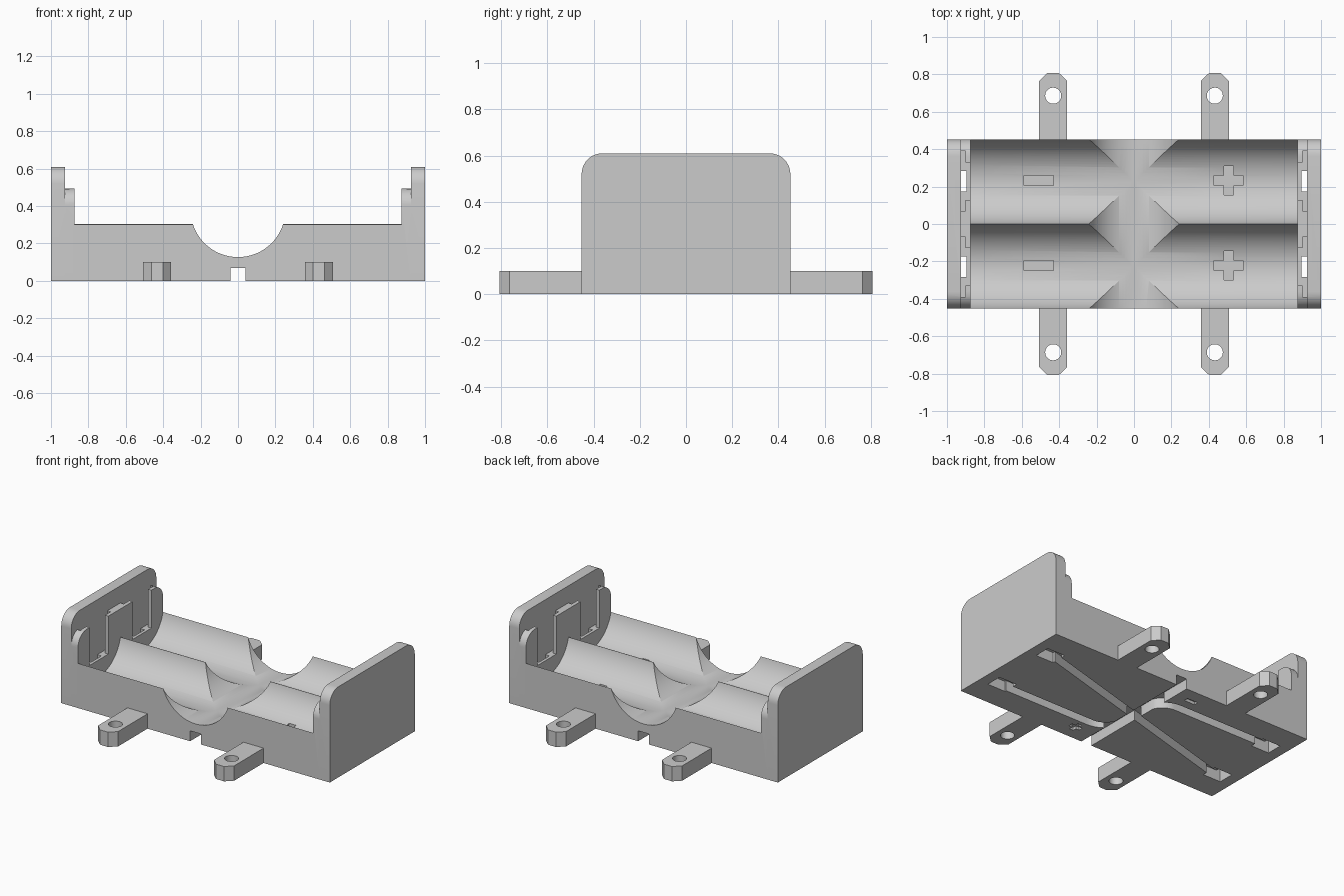
import bpy, bmesh, math
from mathutils import Vector

if "Cube" in bpy.data.objects:
    bpy.data.objects.remove(bpy.data.objects["Cube"])

grey = bpy.data.materials.new("plain_grey")
grey.diffuse_color = (0.6, 0.6, 0.6, 1)
grey.use_nodes = True
grey.node_tree.nodes["Principled BSDF"].inputs["Base Color"].default_value = grey.diffuse_color


def prism(name, pts, vec):
    """Extrude a planar outline of 3D points along vec."""
    bm = bmesh.new()
    a = [bm.verts.new(p) for p in pts]
    b = [bm.verts.new(Vector(p) + Vector(vec)) for p in pts]
    n = len(pts)
    bm.faces.new(a)
    bm.faces.new(b[::-1])
    for i in range(n):
        bm.faces.new((a[i], b[i], b[(i + 1) % n], a[(i + 1) % n]))
    bmesh.ops.recalc_face_normals(bm, faces=bm.faces)
    me = bpy.data.meshes.new(name)
    bm.to_mesh(me)
    bm.free()
    ob = bpy.data.objects.new(name, me)
    bpy.context.collection.objects.link(ob)
    me.materials.append(grey)
    return ob


def box(name, x0, x1, y0, y1, z0, z1):
    x0, x1 = sorted((x0, x1))
    y0, y1 = sorted((y0, y1))
    return prism(name, [(x0, y0, z0), (x1, y0, z0), (x1, y1, z0), (x0, y1, z0)], (0, 0, z1 - z0))


def ring(r, n=64):
    return [(r * math.cos(2 * math.pi * i / n), r * math.sin(2 * math.pi * i / n)) for i in range(n)]


def boolean(ob, other, op='DIFFERENCE'):
    other.hide_render = True
    m = ob.modifiers.new("cut", 'BOOLEAN')
    m.operation, m.object, m.solver = op, other, 'EXACT'
    bpy.context.view_layer.objects.active = ob
    bpy.ops.object.modifier_apply(modifier=m.name)
    bpy.data.objects.remove(other, do_unlink=True)


def end_profile(x, top, r=0.09, w=0.452):
    """Wall outline with rounded upper corners, in the plane at x."""
    pts = [(x, -w, 0), (x, w, 0)]
    for s, a0 in ((1, 0), (-1, 90)):
        for i in range(11):
            a = math.radians(a0 + 9 * i)
            pts.append((x, s * (w - r) + r * math.cos(a), top - r + r * math.sin(a)))
    return pts


def channel(path, w, depth=0.07):
    """Strip of constant width following a path on the underside."""
    left, right = [], []
    P = [Vector(p) for p in path]
    for i, p in enumerate(P):
        d = (P[min(i + 1, len(P) - 1)] - P[max(i - 1, 0)]).normalized()
        n = Vector((-d.y, d.x)) * w / 2
        left.append((*(p + n), -0.05))
        right.append((*(p - n), -0.05))
    return prism("channel", left + right[::-1], (0, 0, depth + 0.05))


# body: tray block plus stepped end walls
W = 0.452
body = box("battery_tray", -0.875, 0.875, -W, W, 0, 0.305)
for s in (-1, 1):
    boolean(body, prism("end_step", end_profile(s * 0.875, 0.495), (s * 0.05, 0, 0)), 'UNION')
    boolean(body, prism("end_wall", end_profile(s * 0.925, 0.61), (s * 0.075, 0, 0)), 'UNION')

# cylindrical cell troughs and the crosswise finger cut
for s in (-1, 1):
    boolean(body, prism("trough", [(-0.875, s * 0.227 + a, 0.36 + b) for a, b in ring(0.2327, 96)],
                        (1.75, 0, 0)))
boolean(body, prism("finger_cut", [(a, -0.6, 0.38 + b) for a, b in ring(0.253, 96)], (0, 1.2, 0)))

for sy in (-1, 1):
    yc = sy * 0.229
    for sx in (-1, 1):
        # contact pockets: wide at the back, narrower mouth, slot down to the underside
        boolean(body, box("pocket", sx * 0.9, sx * 0.925, yc - 0.16, yc + 0.16, 0.24, 0.7))
        boolean(body, box("mouth", sx * 0.86, sx * 0.91, yc - 0.1, yc + 0.1, 0.24, 0.7))
        boolean(body, box("slot", sx * 0.895, sx * 0.925, yc - 0.055, yc + 0.055, 0.03, 0.3))
        # underside solder pocket
        boolean(body, box("solder_pocket", sx * 0.79, sx * 0.925, yc - 0.055, yc + 0.055, -0.05, 0.07))
    # polarity marks sunk into the troughs
    ym = sy * 0.227 + 0.005
    boolean(body, box("minus", -0.588, -0.43, ym - 0.026, ym + 0.026, 0.11, 0.25))
    boolean(body, box("plus_bar", 0.428, 0.584, ym - 0.026, ym + 0.026, 0.11, 0.25))
    boolean(body, box("plus_post", 0.48, 0.532, ym - 0.078, ym + 0.078, 0.11, 0.25))

# underside wire channels
boolean(body, box("centre_channel", -0.04, 0.04, -0.6, 0.6, -0.05, 0.07))
boolean(body, channel([(-0.82, -0.23), (0.82, 0.23)], 0.06))
for s in (-1, 1):
    arc = [(0.15 - 0.15 * math.sin(math.radians(a)), -0.09 - 0.15 * math.cos(math.radians(a)))
           for a in range(0, 91, 10)]
    path = [(0.82, -0.24)] + arc + [(0, 0)]
    boolean(body, channel([(s * x, s * y) for x, y in path], 0.065))

# small marks on the underside
boolean(body, box("minus", -0.2, -0.12, 0.335, 0.365, -0.05, 0.02))
boolean(body, box("plus_bar", 0.14, 0.22, -0.355, -0.325, -0.05, 0.02))
boolean(body, box("plus_post", 0.165, 0.195, -0.38, -0.3, -0.05, 0.02))

# mounting tabs with chamfered tips and screw holes
parts = [body]
for sx in (-1, 1):
    for sy in (-1, 1):
        xc = sx * 0.432
        out = [(-0.075, 0.45), (0.075, 0.45), (0.075, 0.765), (0.03, 0.808), (-0.03, 0.808), (-0.075, 0.765)]
        tab = prism("mounting_tab", [(xc + a, sy * b, 0) for a, b in out], (0, 0, 0.1))
        boolean(tab, prism("screw_hole", [(xc + a, sy * 0.686 + b, -0.1) for a, b in ring(0.043, 32)],
                           (0, 0, 0.4)))
        parts.append(tab)

# smooth curved faces, crisp edges
bpy.ops.object.select_all(action='DESELECT')
for ob in parts:
    ob.select_set(True)
bpy.context.view_layer.objects.active = body
bpy.ops.object.shade_smooth_by_angle(angle=math.radians(25))
